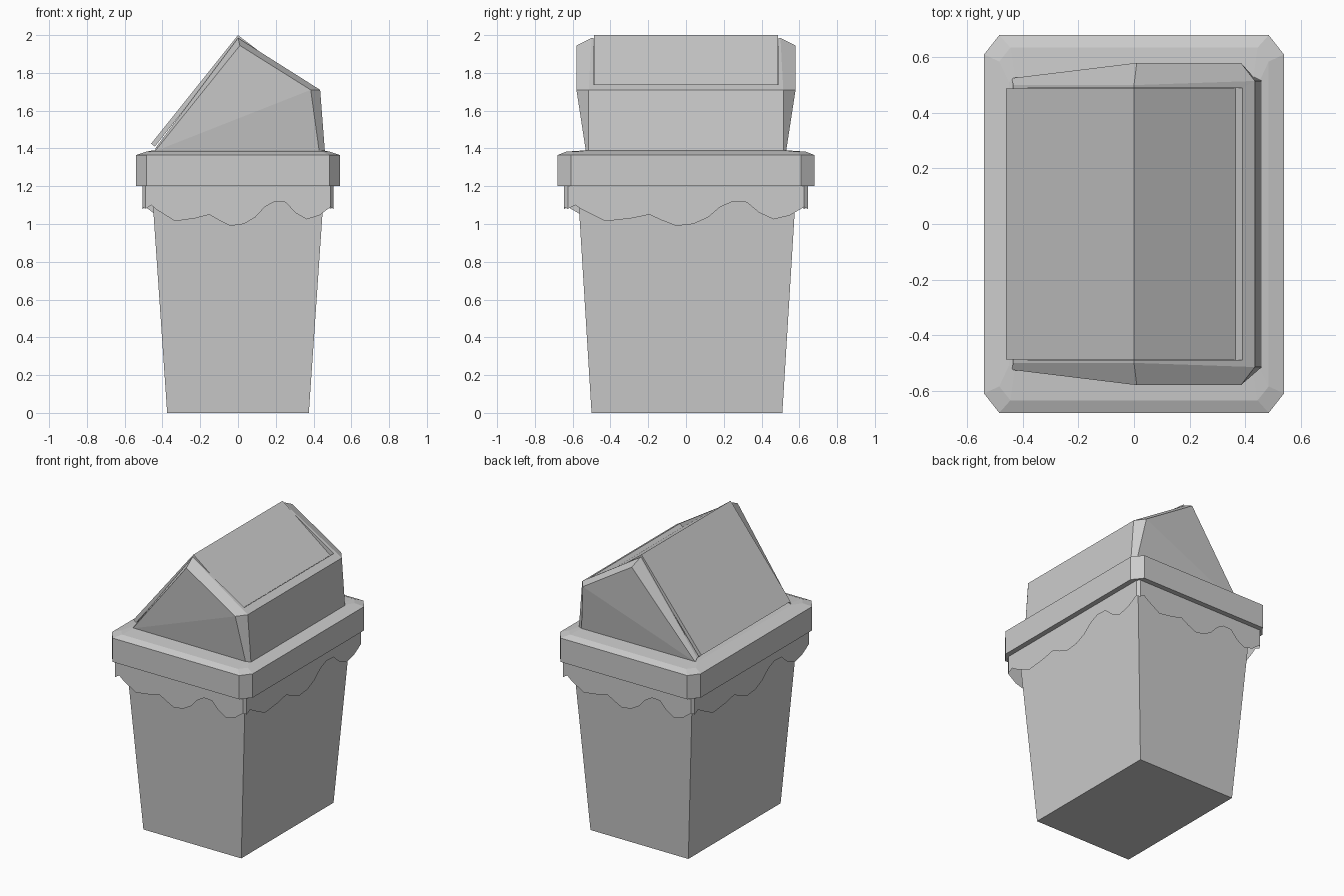
import bpy

cube = bpy.data.objects.get("Cube")
if cube:
    bpy.data.objects.remove(cube, do_unlink=True)

grey = bpy.data.materials.new("light_grey_plastic")
grey.use_nodes = True
colour = (0.6, 0.6, 0.6, 1)
grey.diffuse_color = colour
grey.node_tree.nodes["Principled BSDF"].inputs["Base Color"].default_value = colour


def make(name, verts, faces):
    mesh = bpy.data.meshes.new(name)
    mesh.from_pydata(verts, [], faces)
    mesh.materials.append(grey)
    obj = bpy.data.objects.new(name, mesh)
    bpy.context.collection.objects.link(obj)
    return obj


def loft(name, rings):
    """Stack closed rings of equal length and cap both ends."""
    n = len(rings[0])
    faces = [list(range(n))[::-1], [(len(rings) - 1) * n + i for i in range(n)]]
    for r in range(len(rings) - 1):
        for i in range(n):
            a, b = r * n + i, r * n + (i + 1) % n
            faces.append((a, b, b + n, a + n))
    return make(name, [v for ring in rings for v in ring], faces)


def rectangle(x, y, z, shift=0):
    return [(sx * x, sy * y + shift, z) for sx, sy in ((-1, -1), (1, -1), (1, 1), (-1, 1))]


def octagon(x, y, z, cx, cy):
    """Rectangle with cut corners, counter-clockwise."""
    return [(-x + cx, -y, z), (x - cx, -y, z), (x, -y + cy, z), (x, y - cy, z),
            (x - cx, y, z), (-x + cx, y, z), (-x, y - cy, z), (-x, -y + cy, z)]


# Tapered bin body
loft("bin_body", [rectangle(0.375, 0.505, 0, 0.005), rectangle(0.464, 0.585, 1.3, 0.005)])

# Lid collar with a stepped, bevelled top
loft("lid_collar", [octagon(0.5, 0.64, 1.2, 0.02, 0.02), octagon(0.54, 0.68, 1.2, 0.055, 0.07),
                    octagon(0.54, 0.68, 1.365, 0.055, 0.07),
                    octagon(0.485, 0.635, 1.383, 0.04, 0.05),
                    octagon(0.45, 0.53, 1.39, 0.02, 0.02)])

# Bag skirt: the same wavy hem repeated around the four sides
hem = [(-0.97, 1.08), (-0.91, 1.1), (-0.85, 1.075), (-0.66, 1.015), (-0.45, 1.03),
       (-0.3, 1.05), (-0.2, 1.02), (-0.08, 0.99), (0.06, 1.0), (0.18, 1.035),
       (0.28, 1.09), (0.38, 1.118), (0.5, 1.115), (0.6, 1.06), (0.72, 1.025),
       (0.85, 1.045), (0.97, 1.09)]
verts = []
for ux, uy in ((1, 0), (0, 1), (-1, 0), (0, -1)):
    for t, z in hem:
        x, y = 0.505 * (ux * t + uy), 0.645 * (uy * t - ux)
        verts += [(x, y, 1.2), (x, y, z)]
n = len(verts)
make("bag_skirt", verts, [(i, i + 1, (i + 3) % n, (i + 2) % n) for i in range(0, n, 2)])

# Lid hood: leaning ends, bevelled roof edge and a shallow pocket for the flap
verts, faces = [], []
for side in (-1, 1):
    base = len(verts)
    outer = [(-0.44, 0.525, 1.385), (0.01, 0.58, 1.945), (0.385, 0.58, 1.71), (0.43, 0.53, 1.385)]
    edge = [(-0.435, 0.5, 1.405), (0, 0.5, 1.985), (0.435, 0.515, 1.71), (0.46, 0.515, 1.385)]
    pocket = [(-0.435, 0.49, 1.405), (0, 0.49, 1.985), (0.39, 0.49, 1.738),
              (0.365, 0.49, 1.715), (0, 0.49, 1.94)]
    verts += [(x, y * side, z) for x, y, z in outer + edge + pocket]
    local = [(0, 3, 2), (0, 2, 1)]                          # folded end wall
    local += [(i, i + 1, i + 5, i + 4) for i in range(3)]   # bevel
    local += [(4, 5, 9, 8), (5, 6, 10, 9), (9, 10, 11, 12)]  # roof rim and pocket cheek
    faces += [tuple(base + i for i in (f if side < 0 else f[::-1])) for f in local]
m = 13
for a, b in ((6, 7), (6, 10), (10, 11), (11, 12), (12, 8)):
    faces.append((a, b, b + m, a + m))
hood = make("lid_hood", verts, faces)

# Swing flap: bent panel tilted slightly about the ridge
profile = [(-0.46, 1.425), (0, 2.0), (0.365, 1.72), (0.35, 1.7), (0, 1.965), (-0.44, 1.41)]
loft("swing_flap", [[(x, y, z) for x, z in profile] for y in (-0.488, 0.488)])

# Consistent outward normals
for obj in bpy.context.collection.objects:
    if obj.type == "MESH" and obj.data.materials and obj.data.materials[0] == grey:
        bpy.ops.object.select_all(action="DESELECT")
        bpy.context.view_layer.objects.active = obj
        obj.select_set(True)
        bpy.ops.object.mode_set(mode="EDIT")
        bpy.ops.mesh.select_all(action="SELECT")
        bpy.ops.mesh.normals_make_consistent(inside=False)
        bpy.ops.object.mode_set(mode="OBJECT")
